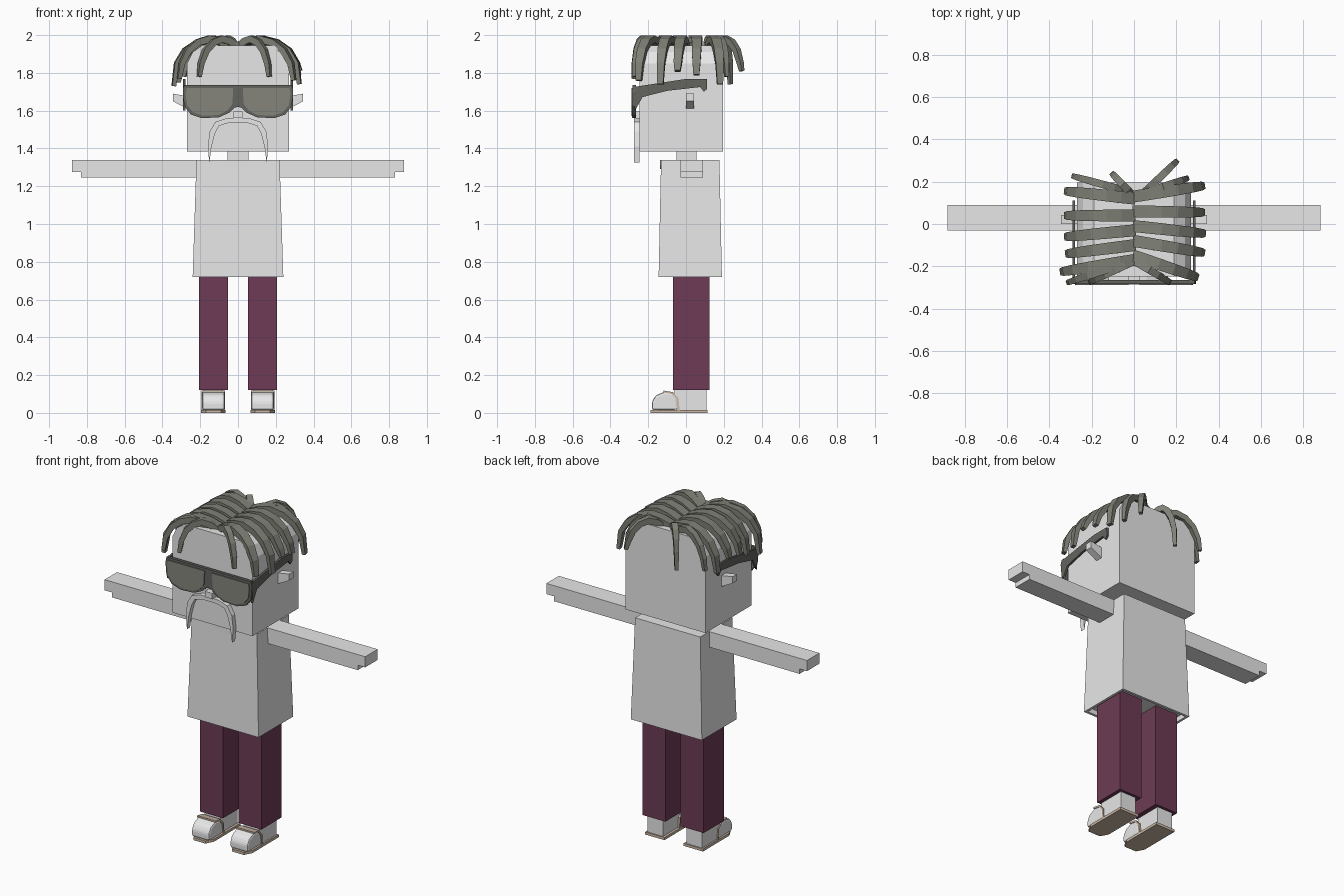
import bpy
import bmesh
from mathutils import Vector

old = bpy.data.objects.get("Cube")
if old:
    bpy.data.objects.remove(old, do_unlink=True)


def material(name, *rgb):
    mat = bpy.data.materials.new(name)
    mat.use_nodes = True
    mat.diffuse_color = (*rgb, 1)
    mat.node_tree.nodes["Principled BSDF"].inputs["Base Color"].default_value = (*rgb, 1)
    return mat


PALE = material("pale grey", 0.8, 0.8, 0.8)
PLUM = material("plum", 0.153, 0.044, 0.089)
HAIR = material("olive grey", 0.21, 0.215, 0.18)
LENS = material("lens grey", 0.235, 0.235, 0.2)
FRAME = material("frame grey", 0.125, 0.13, 0.115)
TAN = material("tan", 0.6, 0.48, 0.38)


def finish(name, bm, mat):
    bmesh.ops.recalc_face_normals(bm, faces=bm.faces)
    mesh = bpy.data.meshes.new(name)
    bm.to_mesh(mesh)
    bm.free()
    mesh.materials.append(mat)
    obj = bpy.data.objects.new(name, mesh)
    bpy.context.collection.objects.link(obj)
    return obj


def loft(name, rings, mat):
    """Join rings of points with quads and cap both ends."""
    bm = bmesh.new()
    loops = [[bm.verts.new(p) for p in ring] for ring in rings]
    count = len(loops[0])
    for a, b in zip(loops, loops[1:]):
        for i in range(count):
            j = (i + 1) % count
            bm.faces.new((a[i], a[j], b[j], b[i]))
    bm.faces.new(loops[0][::-1])
    bm.faces.new(loops[-1])
    return finish(name, bm, mat)


def prism(name, axis, outline, lo, hi, mat, side=1):
    """Extrude a flat outline along x, y or z; side=-1 mirrors it."""
    def place(p, q, d):
        x, y, z = {"x": (d, p, q), "y": (p, d, q), "z": (p, q, d)}[axis]
        return (x * side, y, z)
    return loft(name, [[place(p, q, d) for p, q in outline] for d in (lo, hi)], mat)


def rect(x0, x1, y0, y1):
    return [(x0, y0), (x1, y0), (x1, y1), (x0, y1)]


def box(name, x, y, z, mat, side=1):
    return prism(name, "z", rect(*x, *y), *z, mat, side)


def bevel(obj, width):
    mod = obj.modifiers.new("bevel", "BEVEL")
    mod.width = width
    mod.segments = 2


# Head with clipped upper corners, neck and nose
half_head = [(0.27, 1.385), (0.27, 1.85), (0.24, 1.91), (0.19, 1.945)]
head_outline = half_head + [(-x, z) for x, z in reversed(half_head)]
prism("head", "y", head_outline, -0.247, 0.197, PALE)
box("neck", (-0.055, 0.055), (-0.05, 0.055), (1.3, 1.4), PALE)
box("nose", (-0.025, 0.025), (-0.285, -0.24), (1.56, 1.595), PALE)

# Shirt, flared to the hem and recessed underneath
loft("shirt", [
    [(x, y, 0.75) for x, y in rect(-0.225, 0.225, -0.13, 0.175)],
    [(x, y, 0.72) for x, y in rect(-0.225, 0.225, -0.13, 0.175)],
    [(x, y, 0.72) for x, y in rect(-0.24, 0.24, -0.145, 0.19)],
    [(x, y, 1.34) for x, y in rect(-0.22, 0.22, -0.132, 0.177)],
], PALE)
prism("neckline", "y", [(-0.09, 1.34), (-0.07, 1.31), (-0.03, 1.29), (0.03, 1.29),
                        (0.07, 1.31), (0.09, 1.34)], -0.138, -0.13, PALE)

# Profiles shared by both sides
arm = [(0.21, 1.245), (0.83, 1.245), (0.83, 1.275), (0.88, 1.275), (0.88, 1.34), (0.21, 1.34)]
ear = [(0.26, 1.605), (0.345, 1.65), (0.345, 1.69), (0.26, 1.675)]
toe = [(-0.18, 0.015), (-0.18, 0.06), (-0.16, 0.093), (-0.11, 0.113),
       (-0.07, 0.105), (-0.045, 0.075), (-0.04, 0.015)]
rim = [(-0.12, 0.118), (-0.07, 0.11), (-0.04, 0.077), (-0.034, 0.015),
       (-0.044, 0.015), (-0.05, 0.073), (-0.075, 0.1), (-0.12, 0.108)]
sole = [(0.065, 0.115), (0.065, -0.14), (0.09, -0.187), (0.17, -0.187),
        (0.195, -0.14), (0.195, 0.115)]
whisker = [(0, 1.56), (0.06, 1.56), (0.12, 1.54), (0.15, 1.49), (0.16, 1.41), (0.152, 1.325),
           (0.14, 1.41), (0.122, 1.48), (0.1, 1.52), (0.05, 1.535), (0, 1.535)]
rim_front = [(0, 1.735), (0.285, 1.735), (0.292, 1.7), (0.285, 1.625), (0.25, 1.58),
             (0.19, 1.56), (0.1, 1.565), (0.045, 1.59), (0.02, 1.615), (0, 1.62)]
lens = [(0.025, 1.72), (0.272, 1.72), (0.278, 1.69), (0.27, 1.63), (0.24, 1.593),
        (0.185, 1.573), (0.105, 1.577), (0.057, 1.6), (0.03, 1.635)]
temple = [(-0.28, 1.725), (-0.15, 1.745), (0.0, 1.768), (0.11, 1.768), (0.112, 1.715),
          (0.095, 1.7), (0.075, 1.725), (-0.1, 1.705), (-0.23, 1.672), (-0.27, 1.6)]

for side, label in ((1, "left"), (-1, "right")):
    # Limbs
    prism(label + "_arm", "y", arm, -0.03, 0.09, PALE, side)
    box(label + "_trouser_leg", (0.052, 0.207), (-0.07, 0.125), (0.12, 0.76), PLUM, side)
    box(label + "_foot", (0.08, 0.185), (-0.06, 0.108), (0.012, 0.13), PALE, side)
    # Shoe
    bevel(prism(label + "_shoe_toe", "x", toe, 0.07, 0.19, PALE, side), 0.012)
    prism(label + "_shoe_rim", "x", rim, 0.068, 0.192, TAN, side)
    prism(label + "_sole", "z", sole, 0, 0.016, TAN, side)
    # Face
    prism(label + "_ear", "y", ear, 0.0, 0.042, PALE, side)
    prism(label + "_moustache", "y", whisker, -0.275, -0.245, PALE, side)
    # Sunglasses
    prism(label + "_glasses_frame", "y", rim_front, -0.283, -0.265, FRAME, side)
    prism(label + "_lens", "y", lens, -0.288, -0.282, LENS, side)
    prism(label + "_temple", "x", temple, 0.278, 0.29, FRAME, side)


# Hair locks: arch out from the parting, then hang down
ARCH = [(0, 1.942), (0.2, 1.968), (0.4, 1.979), (0.62, 1.962), (0.82, 1.918), (0.95, 1.85)]


def lock(name, start, tip, tip_z, width):
    a, b = Vector(start), Vector(tip)
    out = (b - a).normalized()
    across = Vector((-out.y, out.x, 0))
    path = [(*a.lerp(b, f), z) for f, z in ARCH] + [(*b, tip_z)]
    path = [Vector(p) for p in path]
    rings = []
    for i, p in enumerate(path):
        along = (path[min(i + 1, len(path) - 1)] - path[max(i - 1, 0)]).normalized()
        normal = across.cross(along)
        taper = 1 - 0.45 * (i / (len(path) - 1)) ** 3
        w, t = across * width * taper / 2, normal * 0.019 * taper
        rings.append([p - w - t, p + w - t, p + w + t, p - w + t])
    loft(name, rings, HAIR)


# Broad side locks: parting y, tip x, tip y, tip z
side_locks = [
    (0.13, 0.325, 0.18, 1.74), (0.06, 0.325, 0.055, 1.79), (-0.01, 0.33, -0.045, 1.81),
    (-0.08, 0.325, -0.135, 1.74), (-0.15, 0.295, -0.25, 1.76),
    (0.12, -0.32, 0.155, 1.75), (0.04, -0.32, 0.04, 1.8), (-0.03, -0.32, -0.06, 1.78),
    (-0.1, -0.315, -0.14, 1.75), (-0.17, -0.34, -0.225, 1.73),
]
for root, x, y, z in side_locks:
    lock("side_hair_lock", (0, root), (x, y), z, 0.056)

# Narrow locks over the forehead and the nape: root, tip, tip z
narrow_locks = [
    ((-0.01, -0.18), (-0.205, -0.272), 1.78), ((0.01, -0.18), (0.165, -0.272), 1.78),
    ((-0.05, -0.19), (-0.31, -0.275), 1.77), ((-0.02, 0.15), (-0.1, 0.235), 1.74),
    ((0.05, 0.15), (0.2, 0.295), 1.81), ((-0.05, 0.16), (-0.285, 0.225), 1.78),
    ((0.06, 0.15), (0.25, 0.215), 1.78),
]
for root, tip, z in narrow_locks:
    lock("narrow_hair_lock", root, tip, z, 0.036)
